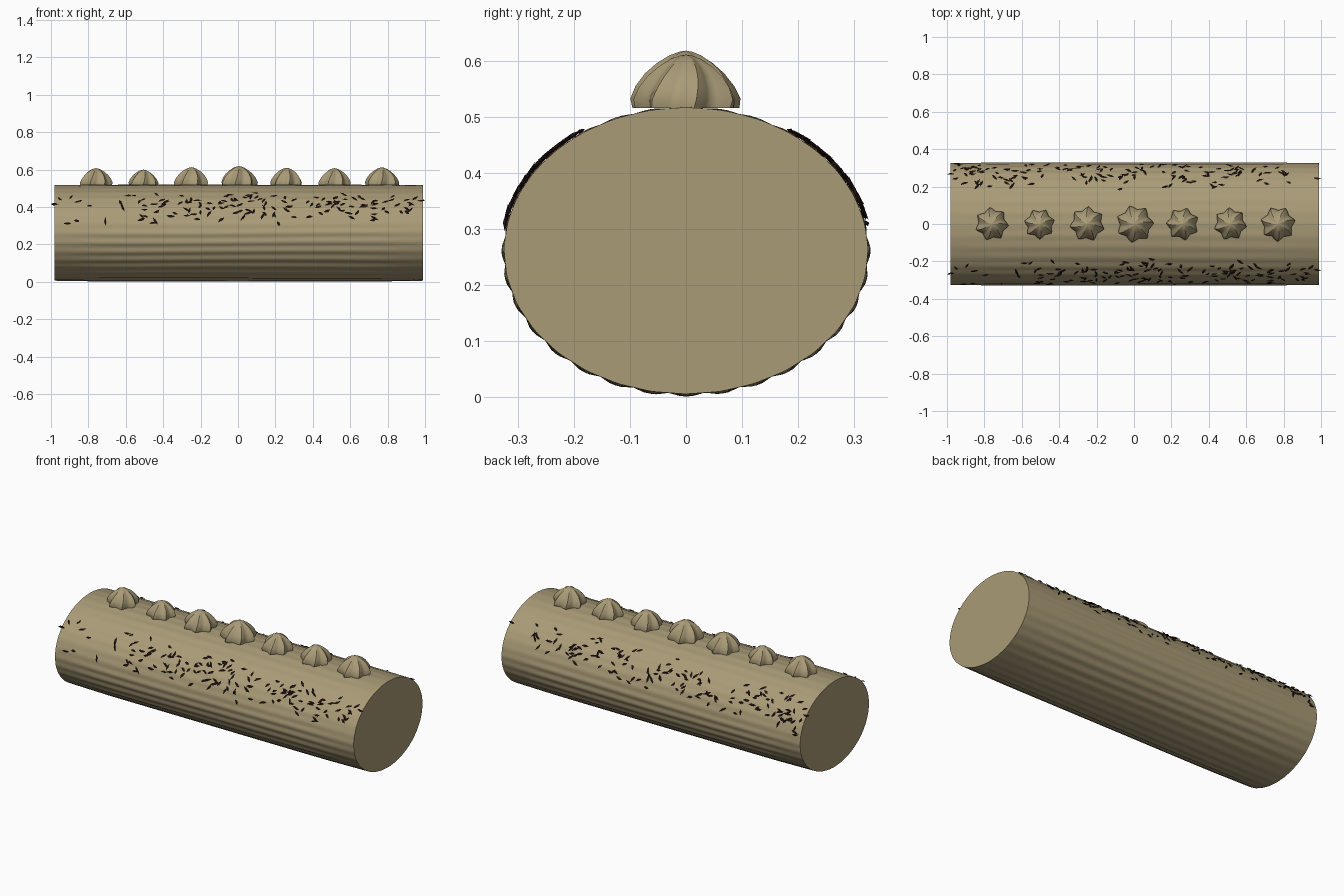
import bpy, bmesh, math, random
from mathutils import Vector, Matrix

if "Cube" in bpy.data.objects:
    bpy.data.objects.remove(bpy.data.objects["Cube"])

random.seed(7)
RY, RZ, ZC = 0.324, 0.255, 0.262
X0, X1 = -0.98, 0.99


def material(name, rgb):
    m = bpy.data.materials.new(name)
    m.diffuse_color = (*rgb, 1)
    m.use_nodes = True
    m.node_tree.nodes["Principled BSDF"].inputs["Base Color"].default_value = m.diffuse_color
    return m


cream = material("cream", (0.40, 0.33, 0.185))
chocolate = material("dark chocolate", (0.022, 0.010, 0.008))


def finish(bm, name, mat, angle=None):
    bmesh.ops.recalc_face_normals(bm, faces=bm.faces)
    me = bpy.data.meshes.new(name)
    bm.to_mesh(me)
    bm.free()
    me.materials.append(mat)
    ob = bpy.data.objects.new(name, me)
    bpy.context.collection.objects.link(ob)
    if angle:
        bpy.ops.object.select_all(action='DESELECT')
        ob.select_set(True)
        bpy.context.view_layer.objects.active = ob
        bpy.ops.object.shade_smooth_by_angle(angle=math.radians(angle))
    return ob


def bridge(bm, a, b):
    n = len(a)
    for i in range(n):
        bm.faces.new((a[i], a[(i + 1) % n], b[(i + 1) % n], b[i]))


# Log: elliptical roll with fine lengthwise ridges that fade at the ends
bm = bmesh.new()
N, FLUTES, STEPS = 192, 32, 16
rings = []
for s in range(STEPS + 1):
    u = s / STEPS
    fade = min(1, 0.15 + 6 * min(u, 1 - u))
    ring = []
    for i in range(N):
        a = math.tau * i / N
        wave = 0.5 + 0.5 * math.cos(FLUTES * a + 0.5 * math.sin(5 * u + 3 * a))
        low = 1.0 if math.sin(a) < 0.1 else 0.45
        d = 0.0055 * fade * low * wave
        ring.append(bm.verts.new((X0 + (X1 - X0) * u, (RY + d) * math.cos(a),
                                  ZC + (RZ + d) * math.sin(a))))
    rings.append(ring)
for a, b in zip(rings, rings[1:]):
    bridge(bm, a, b)
bm.faces.new(rings[0])
bm.faces.new(rings[-1])
finish(bm, "log_body", cream, 40)

# Piped cream dollops: star-shaped domes in a row along the top
PROFILE = [(0.97, 0.0), (1.0, 0.16), (0.90, 0.38), (0.73, 0.60),
           (0.52, 0.78), (0.29, 0.92), (0.12, 0.98)]
RADII = [0.090, 0.082, 0.094, 0.101, 0.088, 0.088, 0.094]
HEIGHTS = [0.091, 0.083, 0.096, 0.102, 0.093, 0.091, 0.095]
POINTS, SUB = 7, 6
for k, (r, h) in enumerate(zip(RADII, HEIGHTS)):
    bm = bmesh.new()
    cx, turn = -0.76 + 0.255 * k, 1.65 + 0.35 * k
    rings = []
    for pr, pz in PROFILE:
        ring = []
        for i in range(POINTS * SUB):
            a = math.tau * i / (POINTS * SUB)
            t = abs(2 * (i % SUB) / SUB - 1)      # 1 on a ridge, 0 in a groove
            rr = r * pr * (0.78 + 0.22 * t ** 1.3)
            a += turn + 0.25 * pz
            ring.append(bm.verts.new((cx + rr * math.cos(a), rr * math.sin(a), 0.517 + h * pz)))
        rings.append(ring)
    for a, b in zip(rings, rings[1:]):
        bridge(bm, a, b)
    bm.faces.new(rings[0])
    tip = bm.verts.new((cx, 0, 0.517 + h))
    top = rings[-1]
    for i in range(len(top)):
        bm.faces.new((top[i], top[(i + 1) % len(top)], tip))
    finish(bm, "cream_dollop_%d" % (k + 1), cream, 40)


# Chocolate flakes: thin leaf-shaped chips scattered over both upper flanks
def flake(bm, x, t, side, spin, length, width):
    n = Vector((0, side * math.cos(t) / RY, math.sin(t) / RZ)).normalized()
    pos = Vector((x, side * RY * math.cos(t), ZC + RZ * math.sin(t))) + n * 0.005
    ex = Vector((1, 0, 0))
    frame = Matrix((ex, n.cross(ex), n)).transposed()
    rot = frame @ Matrix.Rotation(spin, 3, 'Z') @ Matrix.Rotation(random.uniform(-0.22, 0.22), 3, 'Y')
    bend = random.uniform(-0.25, 0.25) * width
    outline = [(-0.5, 0), (-0.15, -0.42), (0.2, -0.5), (0.5, 0), (0.15, 0.4), (-0.2, 0.5)]
    rim = [bm.verts.new(pos + rot @ Vector((u * length, v * width + bend * (1 - 4 * u * u), 0)))
           for u, v in outline]
    up = bm.verts.new(pos + rot @ Vector((0, bend, 0.004)))
    down = bm.verts.new(pos + rot @ Vector((0, bend, -0.004)))
    for i in range(6):
        j = (i + 1) % 6
        bm.faces.new((rim[i], rim[j], up))
        bm.faces.new((rim[j], rim[i], down))


for side, name in ((-1, "front_flakes"), (1, "back_flakes")):
    bm = bmesh.new()
    for i in range(150):
        if i < 85:
            x = random.uniform(-0.96, 0.965)
        elif i < 125:
            x = max(-0.9, min(0.9, random.gauss(0.05 if side < 0 else -0.2, 0.28)))
        else:
            x = random.uniform(-0.95, -0.6) if side > 0 else random.uniform(0.5, 0.95)
        t = math.radians(random.triangular(9, 57, 40))
        flake(bm, x, t, side, random.gauss(0.5, 0.7) * random.choice((1, 1, -1)),
              random.uniform(0.030, 0.052), random.uniform(0.010, 0.016))
    # chips right at the two ends
    flake(bm, -0.979, math.radians(36), side, 0.1, 0.042, 0.013)
    flake(bm, 0.979, math.radians(42), side, -0.1, 0.042, 0.013)
    finish(bm, name, chocolate)
